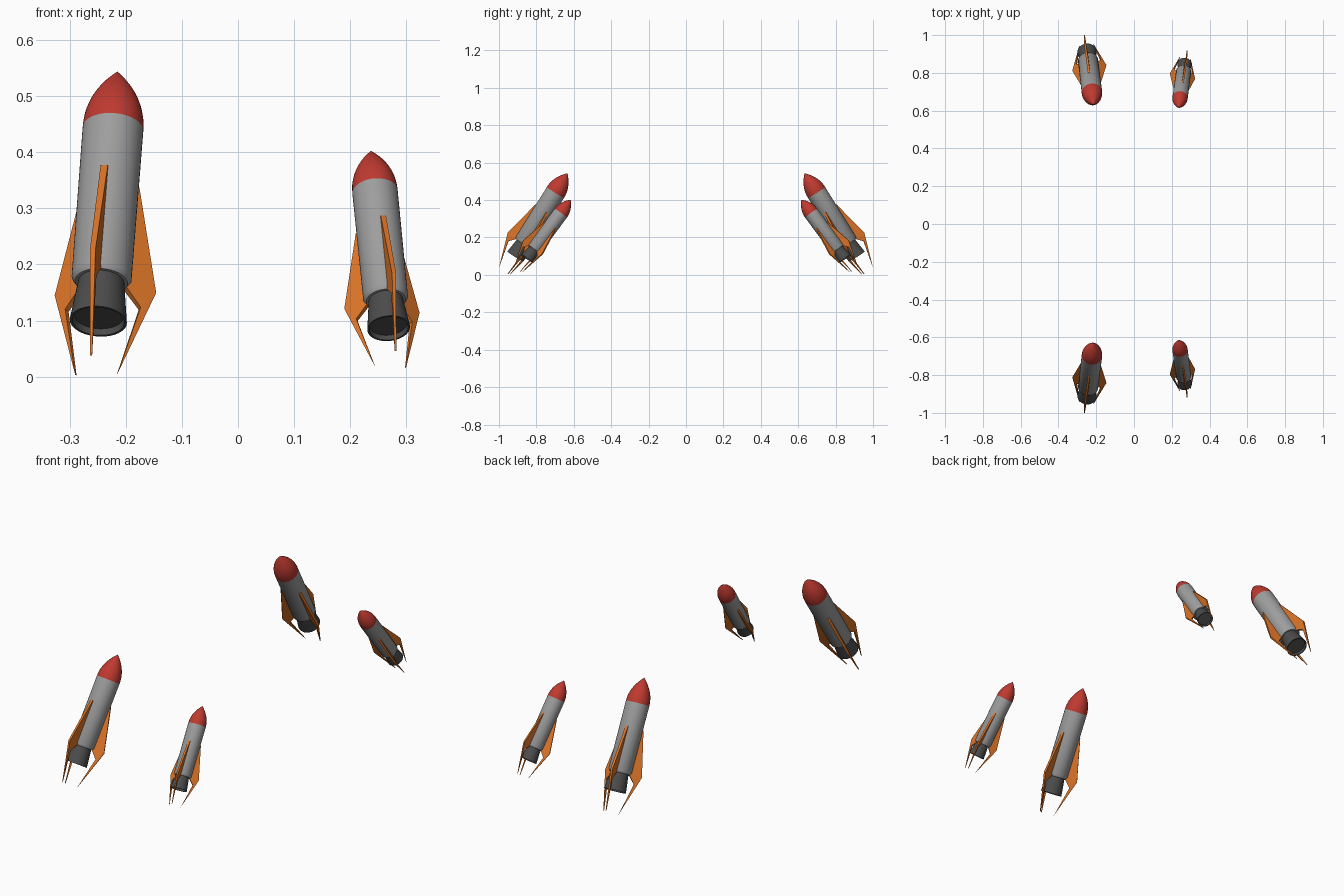
import bpy, bmesh, math
from mathutils import Vector

if "Cube" in bpy.data.objects:
    bpy.data.objects.remove(bpy.data.objects["Cube"])

SIDES = 40


def material(name, color):
    m = bpy.data.materials.new(name)
    m.diffuse_color = (*color, 1)
    m.use_nodes = True
    m.node_tree.nodes["Principled BSDF"].inputs["Base Color"].default_value = m.diffuse_color
    return m


GREY = material("mid_grey", (0.34, 0.34, 0.34))
RED = material("red", (0.52, 0.042, 0.03))
ORANGE = material("orange", (0.7, 0.17, 0.02))
DARK = material("dark_grey", (0.072, 0.072, 0.072))


def finish(name, bm, mat, smooth):
    """Make an object from bm and mirror it to the other side of y = 0."""
    bmesh.ops.remove_doubles(bm, verts=bm.verts, dist=1e-5)
    bmesh.ops.recalc_face_normals(bm, faces=bm.faces)
    me = bpy.data.meshes.new(name)
    bm.to_mesh(me)
    bm.free()
    ob = bpy.data.objects.new(name, me)
    bpy.context.collection.objects.link(ob)
    me.materials.append(mat)
    if smooth:
        bpy.ops.object.select_all(action='DESELECT')
        ob.select_set(True)
        bpy.context.view_layer.objects.active = ob
        bpy.ops.object.shade_smooth_by_angle(angle=math.radians(35))
    mod = ob.modifiers.new("mirror", 'MIRROR')
    mod.use_axis = (False, True, False)
    mod.use_mirror_merge = False


def rocket(prefix, base, tip, scale, roll_x):
    base, tip = Vector(base), Vector(tip)
    axis = (tip - base).normalized()
    # direction of the first fin, square to the axis
    out = Vector((roll_x, -0.83, 0.53))
    out = (out - out.dot(axis) * axis).normalized()
    side = axis.cross(out)

    def place(t, r, angle, off=0.0):
        radial = out * math.cos(angle) + side * math.sin(angle)
        tangent = side * math.cos(angle) - out * math.sin(angle)
        return base + (axis * t + radial * r + tangent * off) * scale

    def revolve(name, profile, mat):
        bm = bmesh.new()
        rings = []
        for t, r in profile:
            if r == 0:
                rings.append([bm.verts.new(place(t, 0, 0))] * SIDES)
            else:
                rings.append([bm.verts.new(place(t, r, math.tau * i / SIDES)) for i in range(SIDES)])
        for a, b in zip(rings, rings[1:]):
            for i in range(SIDES):
                j = (i + 1) % SIDES
                bm.faces.new(list(dict.fromkeys((a[i], a[j], b[j], b[i]))))
        finish(prefix + name, bm, mat, True)

    # body tube
    revolve("body", [(0.082, 0), (0.082, 0.047), (0.092, 0.0535), (0.405, 0.0542), (0.405, 0)], GREY)
    # pointed nose
    nose = [(0.405, 0)]
    nose += [(0.405 + 0.121 * f, 0.0542 * (1 - f ** 2.15)) for f in [k / 10 for k in range(10)] + [0.96]]
    revolve("nose_cone", nose + [(0.526, 0)], RED)
    # flared nozzle with a recessed end
    revolve("nozzle", [(0.084, 0), (0.084, 0.041), (0.0, 0.051), (0.0, 0.0465),
                       (0.012, 0.044), (0.012, 0)], DARK)
    # three fins: along axis, radius, half thickness
    outline = [(0.294, 0.056, 0.0065), (0.087, 0.103, 0.005), (-0.099, 0.043, 0.002),
               (0.049, 0.076, 0.005), (0.083, 0.045, 0.0065), (0.294, 0.045, 0.0065)]
    bm = bmesh.new()
    for k in range(3):
        a = math.tau * k / 3
        left = [bm.verts.new(place(t, r, a, h)) for t, r, h in outline]
        right = [bm.verts.new(place(t, r, a, -h)) for t, r, h in outline]
        n = len(outline)
        for q in ((0, 1, 4, 5), (1, 2, 3), (1, 3, 4)):
            bm.faces.new([left[i] for i in q])
            bm.faces.new([right[i] for i in reversed(q)])
        for i in range(n):
            j = (i + 1) % n
            bm.faces.new((left[j], left[i], right[i], right[j]))
    finish(prefix + "fins", bm, ORANGE, False)


rocket("large_rocket_", (-0.249, -0.912, 0.0985), (-0.215, -0.634, 0.543), 1.0, -0.15)
rocket("small_rocket_", (0.2685, -0.849, 0.086), (0.237, -0.6175, 0.401), 0.748, 0.2)
